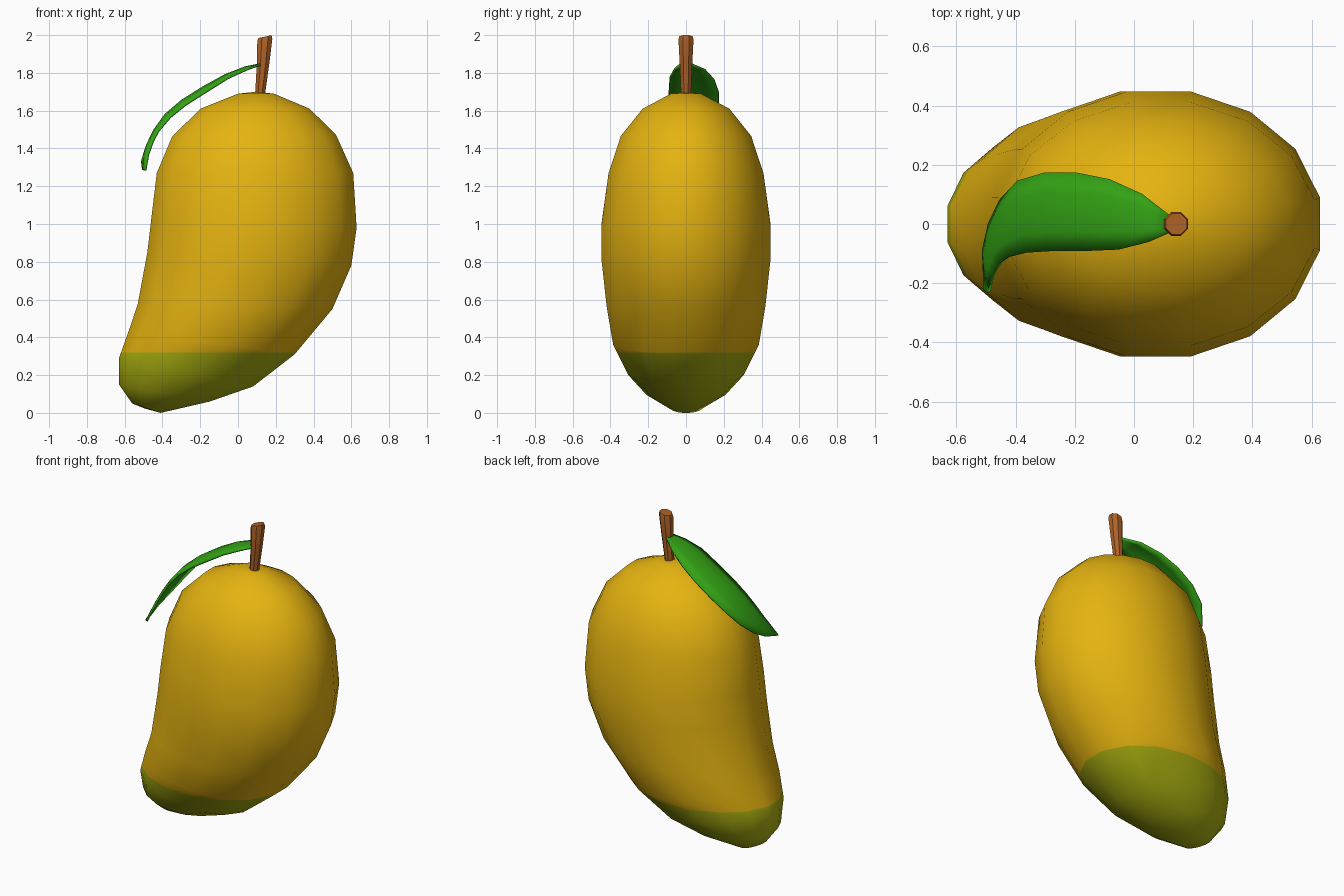
import bpy, bmesh, math
from mathutils import Vector

if "Cube" in bpy.data.objects:
    bpy.data.objects.remove(bpy.data.objects["Cube"])


def material(name, rgb):
    m = bpy.data.materials.new(name)
    m.diffuse_color = (*rgb, 1)
    m.use_nodes = True
    m.node_tree.nodes["Principled BSDF"].inputs["Base Color"].default_value = m.diffuse_color
    return m


YELLOW = material("mango yellow", (0.78, 0.45, 0.005))
LIME = material("green tip", (0.40, 0.43, 0.005))
LEAF = material("leaf green", (0.033, 0.36, 0.007))
BROWN = material("stem brown", (0.42, 0.12, 0.02))


def finish(bm, name, mats, sharp=None):
    bmesh.ops.recalc_face_normals(bm, faces=bm.faces)
    me = bpy.data.meshes.new(name)
    bm.to_mesh(me)
    bm.free()
    for m in mats:
        me.materials.append(m)
    me.shade_smooth()
    if sharp:
        me.set_sharp_from_angle(angle=math.radians(sharp))
    ob = bpy.data.objects.new(name, me)
    bpy.context.collection.objects.link(ob)
    return ob


def loft(bm, rings):
    """Bridge closed rings of equal length."""
    for a, b in zip(rings, rings[1:]):
        n = len(a)
        for i in range(n):
            j = (i + 1) % n
            bm.faces.new((a[i], a[j], b[j], b[i]))


def fan(bm, ring, tip):
    v = bm.verts.new(tip)
    for i in range(len(ring)):
        bm.faces.new((ring[i - 1], ring[i], v))


# Fruit: tilted oval rings as (right x, right z, left x, left z, half depth)
profile = [
    (0.19, 1.69, 0.00, 1.69, 0.08), (0.38, 1.61, -0.20, 1.61, 0.23),
    (0.52, 1.47, -0.35, 1.46, 0.345), (0.61, 1.27, -0.43, 1.27, 0.41),
    (0.628, 0.98, -0.46, 1.02, 0.447), (0.60, 0.78, -0.48, 0.85, 0.447),
    (0.50, 0.55, -0.53, 0.58, 0.42), (0.30, 0.31, -0.58, 0.43, 0.385),
    (0.08, 0.14, -0.63, 0.29, 0.305), (-0.15, 0.06, -0.63, 0.15, 0.21),
    (-0.41, 0.00, -0.56, 0.05, 0.08)]
SEG = 16
K = math.cos(math.pi / SEG)
bm = bmesh.new()
rings = []
for xr, zr, xl, zl, d in profile:
    ring = []
    for i in range(SEG):
        a = 2 * math.pi * (i + 0.5) / SEG
        c, s = math.cos(a) / K, math.sin(a) / K
        ring.append(bm.verts.new(((xr + xl) / 2 + (xr - xl) / 2 * c, d * s,
                                  (zr + zl) / 2 + (zr - zl) / 2 * c)))
    rings.append(ring)
loft(bm, rings)
fan(bm, rings[0], (0.095, 0, 1.70))
fan(bm, rings[-1], (-0.49, 0, 0.022))
# Green tip: level cut, faces below it recoloured
CUT = 0.32
bmesh.ops.bisect_plane(bm, geom=bm.verts[:] + bm.edges[:] + bm.faces[:],
                       plane_co=(0, 0, CUT), plane_no=(0, 0, 1))
for f in bm.faces:
    f.material_index = int(f.calc_center_median().z < CUT)
finish(bm, "fruit", [YELLOW, LIME])

# Stem: slightly bent, flaring eight-sided stalk (x, z, radius, slant)
bm = bmesh.new()
rings = []
for x, z, r, slant in [(0.115, 1.62, 0.028, 0), (0.118, 1.70, 0.029, 0),
                       (0.133, 1.85, 0.036, 0.003), (0.142, 1.975, 0.043, 0.006),
                       (0.143, 1.992, 0.038, 0.008)]:
    ring = []
    for i in range(8):
        a = 2 * math.pi * (i + 0.5) / 8
        c, s = math.cos(a), math.sin(a)
        ring.append(bm.verts.new((x + r * c, r * s, z + slant * c)))
    rings.append(ring)
loft(bm, rings)
bm.faces.new(rings[0])
bm.faces.new(rings[-1])
finish(bm, "stem", [BROWN], 40)

# Leaf: rows from back edge to front edge, domed between, curling to a tip
rows = [
    ((0.12, 0.03, 1.845), (0.12, -0.03, 1.845)),
    ((0.03, 0.10, 1.815), (0.05, -0.06, 1.82)),
    ((-0.08, 0.15, 1.76), (-0.05, -0.085, 1.775)),
    ((-0.19, 0.172, 1.695), (-0.17, -0.09, 1.70)),
    ((-0.30, 0.172, 1.62), (-0.28, -0.09, 1.63)),
    ((-0.39, 0.145, 1.54), (-0.36, -0.095, 1.565)),
    ((-0.45, 0.08, 1.45), (-0.42, -0.11, 1.495)),
    ((-0.488, 0.0, 1.38), (-0.45, -0.13, 1.44)),
    ((-0.508, -0.09, 1.33), (-0.475, -0.17, 1.37)),
    ((-0.502, -0.22, 1.285), (-0.49, -0.23, 1.285))]
bm = bmesh.new()
grid = []
for i, (l, r) in enumerate(rows):
    l, r = Vector(l), Vector(r)
    t = i / (len(rows) - 1)
    bulge = Vector((-0.5 * t, 0, 1 - 0.5 * t)) * 0.035 * math.sin(math.pi * t)
    grid.append([bm.verts.new(l.lerp(r, u) + bulge * (4 * u * (1 - u)))
                 for u in (0, 0.25, 0.5, 0.75, 1)])
for a, b in zip(grid, grid[1:]):
    for i in range(4):
        bm.faces.new((a[i], b[i], b[i + 1], a[i + 1]))
leaf = finish(bm, "leaf", [LEAF])
mod = leaf.modifiers.new("thickness", "SOLIDIFY")
mod.thickness = 0.012
mod.offset = 0
